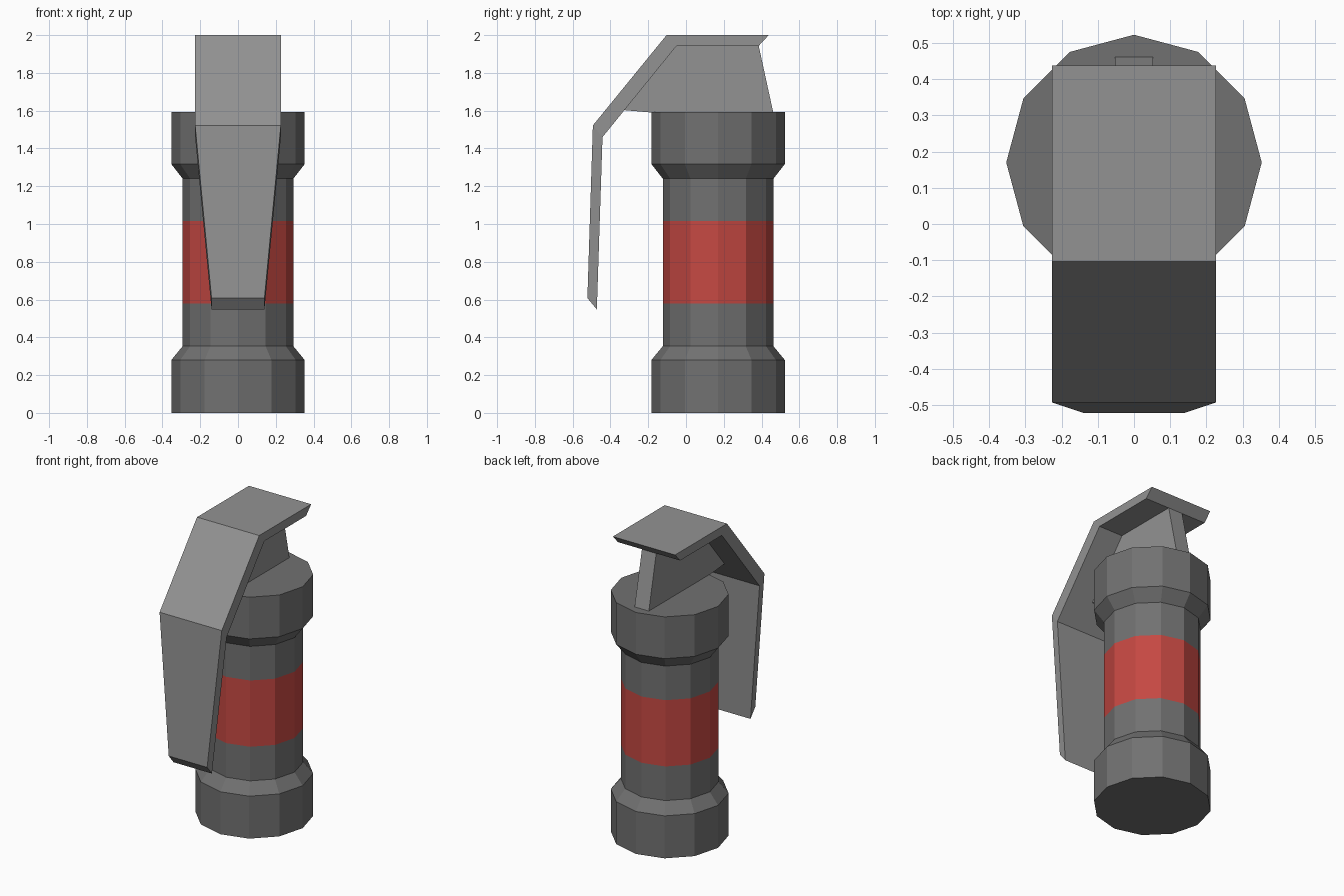
import bpy, math

if "Cube" in bpy.data.objects:
    bpy.data.objects.remove(bpy.data.objects["Cube"])


def material(name, *rgb):
    mat = bpy.data.materials.new(name)
    mat.diffuse_color = (*rgb, 1)
    mat.use_nodes = True
    mat.node_tree.nodes["Principled BSDF"].inputs["Base Color"].default_value = mat.diffuse_color
    return mat


RED = material("red_band", 0.56, 0.065, 0.055)
DARK = material("dark_grey", 0.165, 0.165, 0.165)
LIGHT = material("mid_grey", 0.29, 0.29, 0.29)


def add_object(name, verts, faces, mat):
    mesh = bpy.data.meshes.new(name)
    mesh.from_pydata(verts, [], faces)
    mesh.materials.append(mat)
    mesh.update()
    obj = bpy.data.objects.new(name, mesh)
    bpy.context.collection.objects.link(obj)
    return obj


def lathe(name, profile, mat, sides=12, cy=0.17, cap_bottom=False, cap_top=False):
    """Revolve (radius, z) points about the vertical axis of the canister."""
    verts = [(r * math.cos(2 * math.pi * i / sides),
              cy + r * math.sin(2 * math.pi * i / sides), z)
             for r, z in profile for i in range(sides)]
    faces = []
    for k in range(len(profile) - 1):
        for i in range(sides):
            a, b = k * sides, (k + 1) * sides
            j = (i + 1) % sides
            faces.append((a + i, a + j, b + j, b + i))
    if cap_bottom:
        faces.append(tuple(reversed(range(sides))))
    if cap_top:
        faces.append(tuple(range(len(verts) - sides, len(verts))))
    return add_object(name, verts, faces, mat)


# Canister: flared base, red band flush with the tube, flared cap
R, r = 0.353, 0.293
lathe("lower_body", [(R, 0), (R, 0.28), (r, 0.353), (r, 0.578)], DARK, cap_bottom=True)
lathe("colour_band", [(r, 0.578), (r, 1.015)], RED)
lathe("upper_body", [(r, 1.015), (r, 1.24), (R, 1.317), (R, 1.592)], DARK, cap_top=True)

# Thin fuse block holding the lever: side profile (y, z) given a thickness
side = [(0.462, 1.59), (0.385, 1.943), (-0.05, 1.943), (-0.33, 1.603), (-0.18, 1.59)]
n = len(side)
add_object("fuse_block",
           [(x, y, z) for x in (-0.052, 0.052) for y, z in side],
           [tuple(reversed(range(n))), tuple(range(n, 2 * n))] +
           [(i, (i + 1) % n, n + (i + 1) % n, n + i) for i in range(n)], LIGHT)

# Safety lever: bent plate, cross-sections of (half width, outer yz, inner yz)
sections = [(0.227, (0.438, 2.0), (0.385, 1.943)),
            (0.227, (-0.103, 2.0), (-0.05, 1.943)),
            (0.227, (-0.493, 1.522), (-0.442, 1.46)),
            (0.14, (-0.522, 0.608), (-0.472, 0.548))]
verts, faces = [], []
for w, o, i in sections:
    verts += [(-w, *o), (w, *o), (w, *i), (-w, *i)]
for k in range(0, 4 * (len(sections) - 1), 4):
    for c in range(4):
        d = (c + 1) % 4
        faces.append((k + c, k + 4 + c, k + 4 + d, k + d))
last = len(verts) - 4
faces += [(0, 1, 2, 3), (last + 3, last + 2, last + 1, last)]
add_object("safety_lever", verts, faces, LIGHT)
